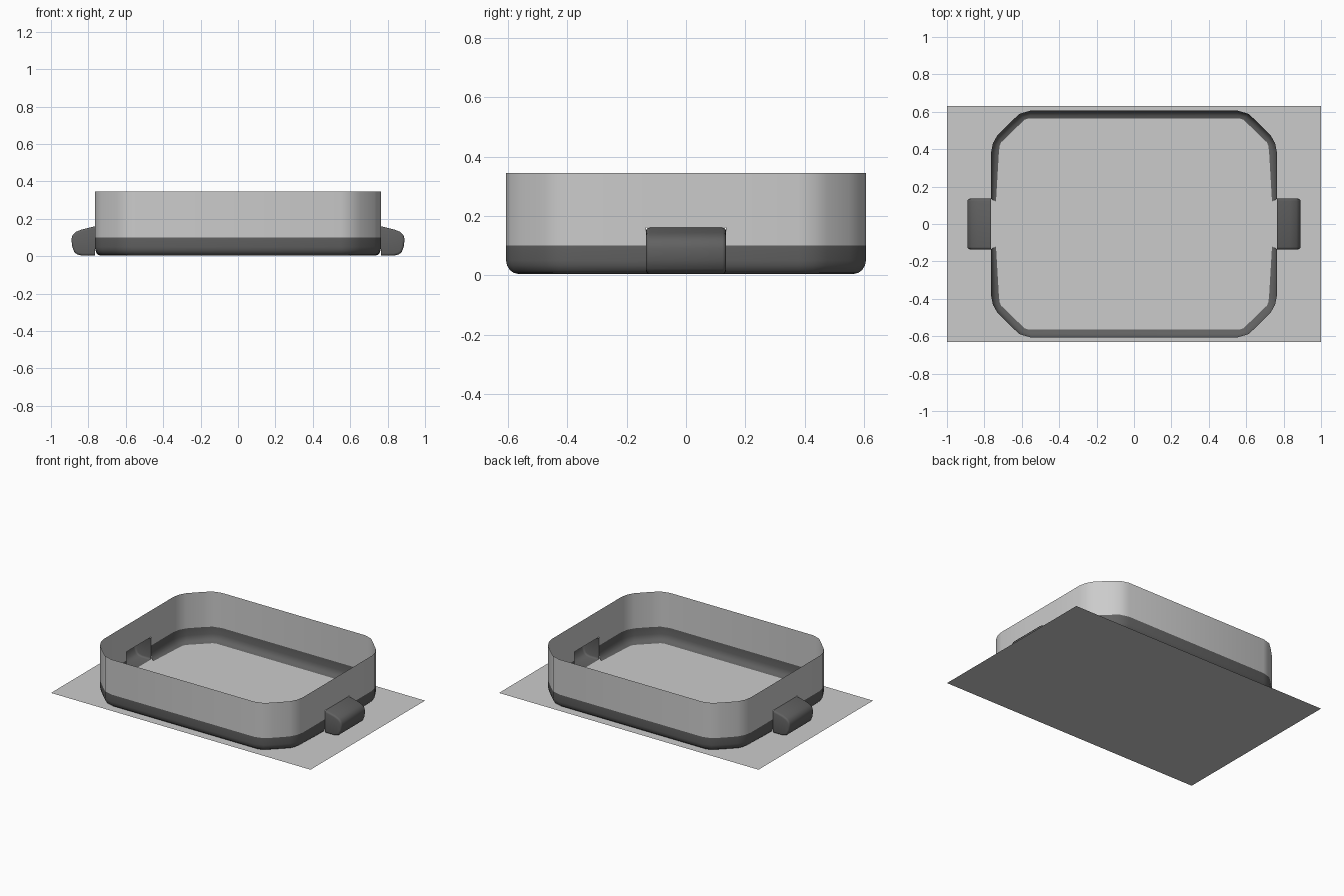
import bpy
import bmesh
import math

if "Cube" in bpy.data.objects:
    bpy.data.objects.remove(bpy.data.objects["Cube"])


def material(name, value):
    mat = bpy.data.materials.new(name)
    mat.use_nodes = True
    colour = (value, value, value, 1)
    mat.diffuse_color = colour
    mat.node_tree.nodes["Principled BSDF"].inputs["Base Color"].default_value = colour
    return mat


LIGHT = material("light grey", 0.6)
DARK = material("dark grey", 0.12)


def finish(bm, name, mat):
    mesh = bpy.data.meshes.new(name)
    bm.to_mesh(mesh)
    bm.free()
    mesh.materials.append(mat)
    obj = bpy.data.objects.new(name, mesh)
    bpy.context.collection.objects.link(obj)
    bpy.ops.object.select_all(action="DESELECT")
    obj.select_set(True)
    bpy.context.view_layer.objects.active = obj
    bpy.ops.object.shade_smooth_by_angle(angle=math.radians(40))
    return obj


def full_loop(quarter):
    """Mirror a quarter outline into a closed counter-clockwise loop."""
    return (quarter
            + [(-x, y) for x, y in reversed(quarter)]
            + [(-x, -y) for x, y in quarter]
            + [(x, -y) for x, y in reversed(quarter)])


# Quarter outlines of the wall and of the inner edge of the curled bottom lip
OUTER = [(0.765, 0.135), (0.765, 0.38), (0.755, 0.43), (0.73, 0.475),
         (0.655, 0.55), (0.61, 0.59), (0.55, 0.607)]
INNER = [(0.738, 0.12), (0.722, 0.39), (0.718, 0.42), (0.71, 0.437),
         (0.645, 0.5), (0.585, 0.558), (0.56, 0.565)]
TAB_TOP = 0.16


def ring(name, rows, mat):
    """Sheet through rows of (height, curl), left open behind the side tabs."""
    bm = bmesh.new()
    outer, inner = full_loop(OUTER), full_loop(INNER)
    count = len(outer)
    loops = [[bm.verts.new((a + (c - a) * t, b + (d - b) * t, z))
              for (a, b), (c, d) in zip(outer, inner)] for z, t in rows]
    for (z, _), top, low in zip(rows, loops, loops[1:]):
        for i in range(count):
            behind_tab = (i + 1) % (count // 2) == 0
            if behind_tab and z <= TAB_TOP:
                continue
            j = (i + 1) % count
            bm.faces.new((top[i], low[i], low[j], top[j]))
    return finish(bm, name, mat)


ring("upper_wall", [(0.345, 0), (TAB_TOP, 0), (0.1, 0)], LIGHT)
ring("lower_rim", [(0.1, 0), (0.05, 0), (0.032, 0.1), (0.017, 0.32),
                   (0.008, 0.62), (0.004, 1)], DARK)

# Hollow side tabs, open towards the inside
TAB = [(0.765, TAB_TOP), (0.835, 0.143), (0.868, 0.13), (0.885, 0.113),
       (0.891, 0.09), (0.886, 0.05), (0.875, 0.022), (0.86, 0.01),
       (0.835, 0.004), (0.765, 0.004)]


def tab(name, side):
    bm = bmesh.new()
    a, b = [[bm.verts.new((side * x, y, z)) for x, z in TAB]
            for y in (-0.135, 0.135)]
    caps = [bm.faces.new(a), bm.faces.new(b)]
    strips = [bm.faces.new((a[i], a[i + 1], b[i + 1], b[i]))
              for i in range(len(TAB) - 1)]
    bmesh.ops.recalc_face_normals(bm, faces=bm.faces[:])
    rims = [e for cap in caps for e in cap.edges if len(e.link_faces) == 2]
    bmesh.ops.bevel(bm, geom=rims, offset=0.012, segments=3,
                    profile=0.5, affect="EDGES", clamp_overlap=True)
    return finish(bm, name, DARK)


tab("left_tab", 1)
tab("right_tab", -1)

# Flat sheet underneath
bm = bmesh.new()
bm.faces.new([bm.verts.new((x, y, 0)) for x, y in
              ((-1, -0.63), (1, -0.63), (1, 0.63), (-1, 0.63))])
finish(bm, "base_sheet", LIGHT)
